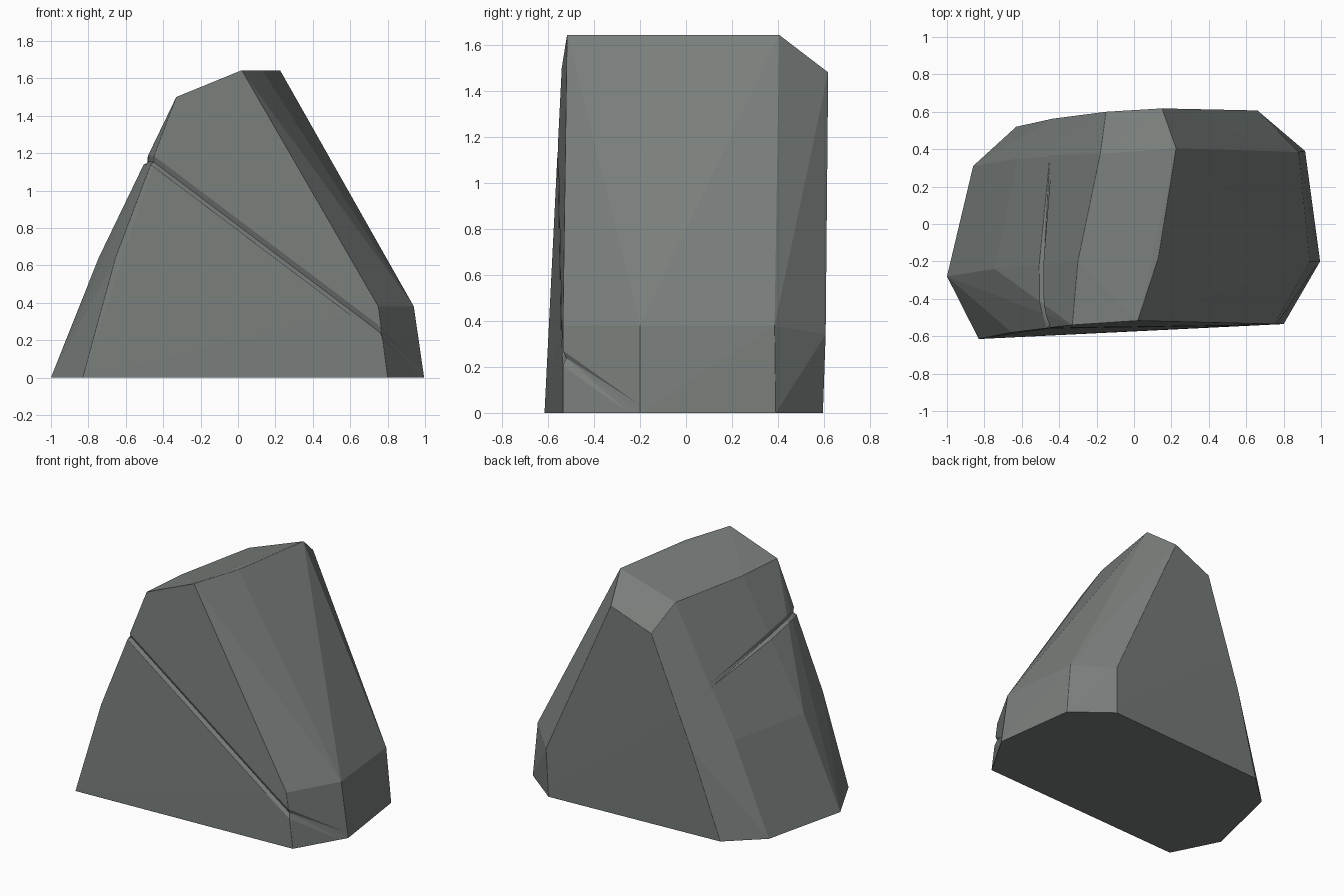
import bpy, bmesh
from mathutils import Vector

if "Cube" in bpy.data.objects:
    bpy.data.objects.remove(bpy.data.objects["Cube"])

# Rings of corner points, running front corner -> front side -> back side -> back corner
left_side = [
    [(-0.83, -0.615, 0), (-1.0, -0.28, 0), (-0.86, 0.31, 0), (-0.63, 0.52, 0)],
    [(-0.655, -0.58, 0.64), (-0.745, -0.24, 0.64), (-0.62, 0.35, 0.64), (-0.435, 0.563, 0.61)],
    [(-0.33, -0.54, 1.5), (-0.30, -0.2, 1.5), (-0.18, 0.375, 1.5), (-0.15, 0.6, 1.36)],
]
ridge = [(0.02, -0.517, 1.643), (0.13, -0.18, 1.643), (0.225, 0.405, 1.643), (0.15, 0.618, 1.48)]
right_side = [
    [(0.80, -0.535, 0), (0.995, -0.2, 0), (0.915, 0.39, 0), (0.65, 0.595, 0)],
    [(0.75, -0.535, 0.38), (0.94, -0.2, 0.38), (0.88, 0.385, 0.38), (0.66, 0.607, 0.34)],
]

# Faceted rock body
bm = bmesh.new()
for ring in left_side + [ridge] + right_side:
    for p in ring:
        bm.verts.new(p)
bmesh.ops.convex_hull(bm, input=bm.verts[:])
loose = [v for v in bm.verts if not v.link_faces]
bmesh.ops.delete(bm, geom=loose, context='VERTS')
bmesh.ops.dissolve_limit(bm, angle_limit=0.03, verts=bm.verts[:], edges=bm.edges[:])

# Diagonal crack: three parallel cuts, the middle one pushed inwards
normal = Vector((0.75, 0.2, 1)).normalized()
centre = Vector((0.77, -0.53, 0.235))
for offset in (-0.024, 0.024, 0):
    bmesh.ops.bisect_plane(bm, geom=bm.verts[:] + bm.edges[:] + bm.faces[:], dist=1e-5,
                           plane_co=centre + normal * offset, plane_no=normal)
bm.normal_update()
moves = [(v, v.normal.copy()) for v in bm.verts
         if abs((v.co - centre).dot(normal)) < 1e-4 and v.co.y < 0.25 and v.co.z > 0.03]
for v, n in moves:
    n -= normal * n.dot(normal)
    v.co -= n.normalized() * 0.016
bmesh.ops.triangulate(bm, faces=[f for f in bm.faces if any(v in f.verts for v, _ in moves)])
bmesh.ops.recalc_face_normals(bm, faces=bm.faces[:])

mesh = bpy.data.meshes.new("rock")
bm.to_mesh(mesh)
bm.free()
rock = bpy.data.objects.new("rock", mesh)
bpy.context.collection.objects.link(rock)

# Dark grey stone
stone = bpy.data.materials.new("dark_stone")
stone.diffuse_color = (0.19, 0.21, 0.2, 1)
stone.use_nodes = True
stone.node_tree.nodes["Principled BSDF"].inputs["Base Color"].default_value = stone.diffuse_color
mesh.materials.append(stone)

# Slightly worn edges
bevel = rock.modifiers.new("worn_edges", 'BEVEL')
bevel.width = 0.004
bevel.segments = 1
bevel.limit_method = 'ANGLE'
bevel.angle_limit = 0.25
